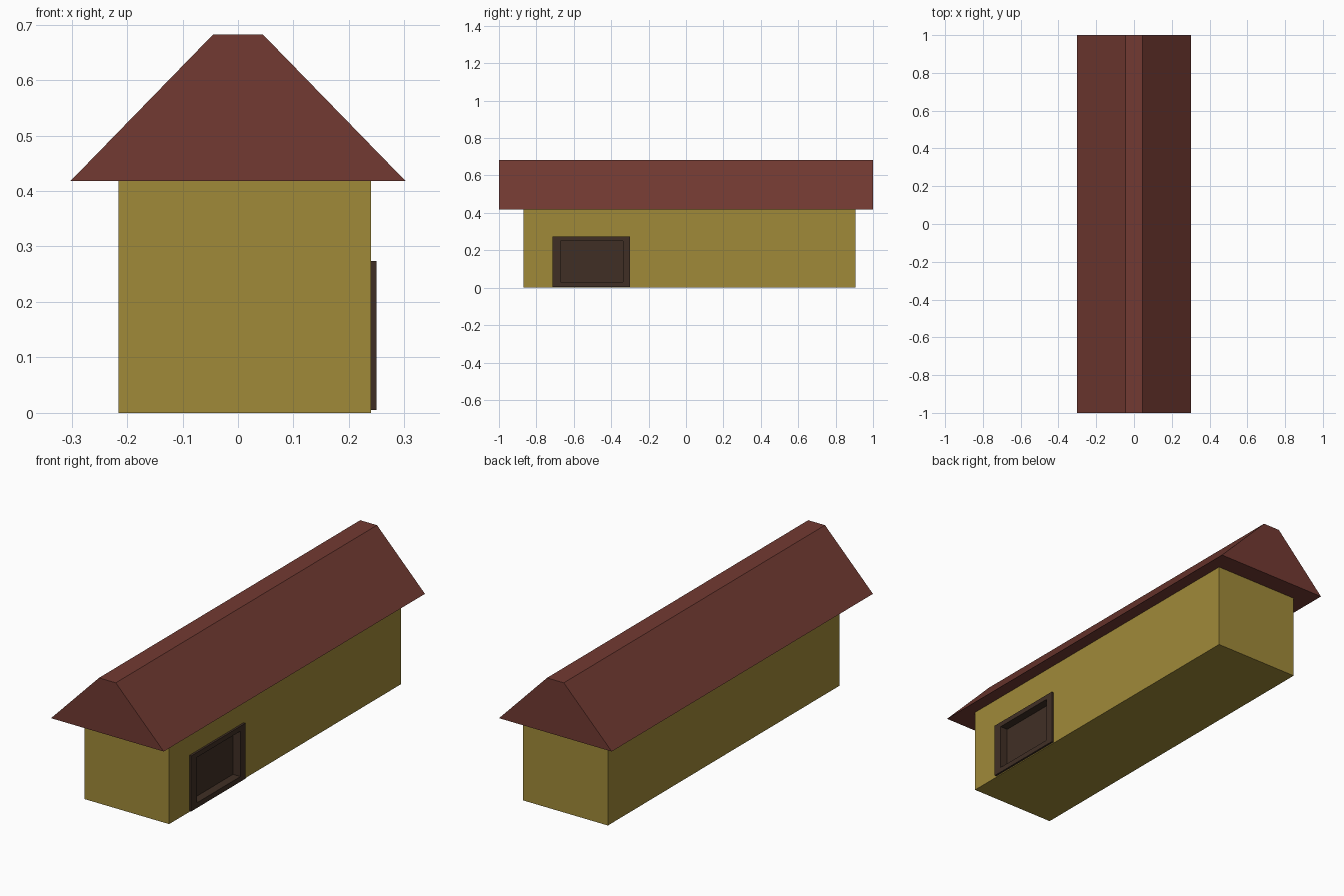
import bpy, bmesh

if "Cube" in bpy.data.objects:
    bpy.data.objects.remove(bpy.data.objects["Cube"])


def material(name, rgb):
    m = bpy.data.materials.new(name)
    lin = [(c / 255 / 12.92) if c < 11 else ((c / 255 + 0.055) / 1.055) ** 2.4 for c in rgb]
    m.diffuse_color = (*lin, 1)
    m.use_nodes = True
    m.node_tree.nodes["Principled BSDF"].inputs["Base Color"].default_value = m.diffuse_color
    return m


def finish(name, bm, mat):
    bmesh.ops.recalc_face_normals(bm, faces=bm.faces)
    me = bpy.data.meshes.new(name)
    bm.to_mesh(me)
    bm.free()
    me.materials.append(mat)
    ob = bpy.data.objects.new(name, me)
    bpy.context.collection.objects.link(ob)
    return ob


def box(lo, hi):
    bm = bmesh.new()
    bmesh.ops.create_cube(bm, size=1)
    for v in bm.verts:
        v.co = [lo[i] if v.co[i] < 0 else hi[i] for i in range(3)]
    return bm


wall = material("ochre wall", (160, 138, 57))
red = material("dark red roof", (114, 58, 50))
brown = material("dark brown wood", (64, 47, 37))

# Long walls
walls = finish("walls", box((-0.215, -0.87, 0), (0.24, 0.905, 0.42)), wall)

# Opening for the recessed door
cutter = finish("door_cutter", box((0.205, -0.69, 0.018), (0.3, -0.322, 0.262)), wall)
cutter.hide_render = True
cutter.hide_viewport = True
cut = walls.modifiers.new("door opening", 'BOOLEAN')
cut.operation = 'DIFFERENCE'
cut.solver = 'EXACT'
cut.object = cutter

# Roof: flat-topped gable profile extruded along y
bm = bmesh.new()
profile = [(-0.302, 0.418), (0.302, 0.418), (0.045, 0.682), (-0.045, 0.682)]
face = bm.faces.new([bm.verts.new((x, -1, z)) for x, z in profile])
ext = bmesh.ops.extrude_face_region(bm, geom=[face])
bmesh.ops.translate(bm, vec=(0, 2, 0),
                    verts=[g for g in ext["geom"] if isinstance(g, bmesh.types.BMVert)])
finish("roof", bm, red)

# Door frame with a recessed panel: the outer face is inset, then pushed inwards
bm = box((0.23, -0.715, 0.005), (0.25, -0.30, 0.274))
outer = max(bm.faces, key=lambda f: f.calc_center_median().x)
bmesh.ops.delete(bm, geom=[min(bm.faces, key=lambda f: f.calc_center_median().x)],
                 context='FACES_ONLY')
bmesh.ops.inset_region(bm, faces=[outer], thickness=0.04)
for v in outer.verts:
    v.co.y = -0.672 if v.co.y < -0.5 else -0.338
    v.co.z = 0.03 if v.co.z < 0.14 else 0.25
panel = bmesh.ops.extrude_face_region(bm, geom=[outer])
bmesh.ops.translate(bm, vec=(-0.04, 0, 0),
                    verts=[g for g in panel["geom"] if isinstance(g, bmesh.types.BMVert)])
if outer.is_valid:
    bmesh.ops.delete(bm, geom=[outer], context='FACES_ONLY')
finish("door", bm, brown)
